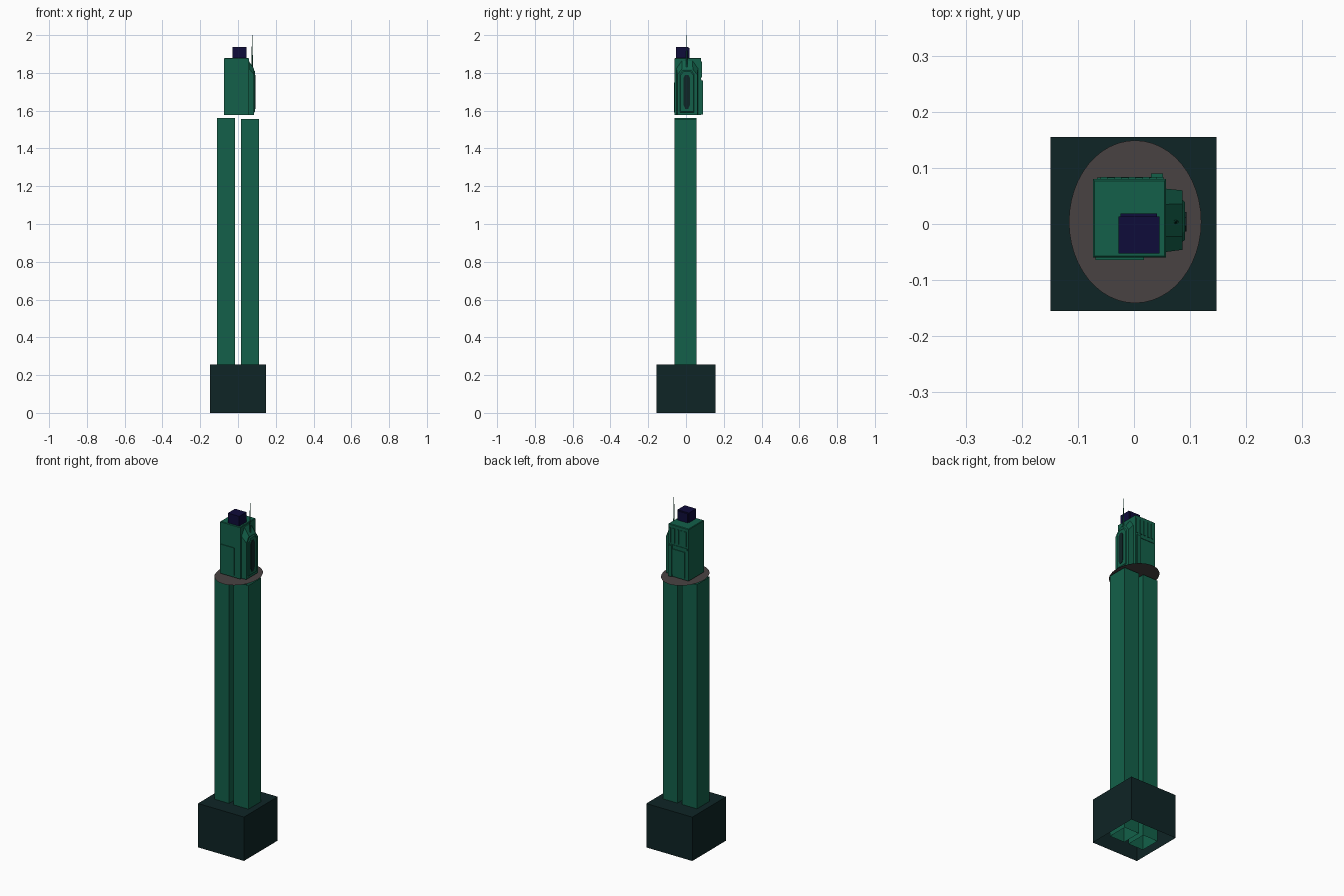
import bpy, bmesh, math

if "Cube" in bpy.data.objects:
    bpy.data.objects.remove(bpy.data.objects["Cube"])


def material(name, rgb):
    m = bpy.data.materials.new(name)
    m.diffuse_color = (*rgb, 1)
    m.use_nodes = True
    m.node_tree.nodes["Principled BSDF"].inputs["Base Color"].default_value = m.diffuse_color
    return m


GREEN = material("green_paint", (0.0065, 0.118, 0.068))
DARK = material("dark_teal", (0.0045, 0.018, 0.019))
NAVY = material("navy", (0.0045, 0.0035, 0.042))
GREY = material("warm_grey", (0.066, 0.055, 0.055))


def finish(name, bm, mat):
    bmesh.ops.recalc_face_normals(bm, faces=bm.faces)
    me = bpy.data.meshes.new(name)
    bm.to_mesh(me)
    bm.free()
    me.materials.append(mat)
    ob = bpy.data.objects.new(name, me)
    bpy.context.collection.objects.link(ob)
    return ob


def box(name, x, y, z, mat, open_bottom=False, open_top=False, bevel=0):
    """Box given as (min, max) ranges, with optional open ends."""
    bm = bmesh.new()
    bmesh.ops.create_cube(bm, size=1)
    for v in bm.verts:
        v.co = [r[0] + (c + 0.5) * (r[1] - r[0]) for c, r in zip(v.co, (x, y, z))]
    bm.normal_update()
    gone = [f for f in bm.faces if (open_bottom and f.normal.z < -0.9)
            or (open_top and f.normal.z > 0.9)]
    bmesh.ops.delete(bm, geom=gone, context='FACES')
    if bevel:
        edges = [e for e in bm.edges if abs(e.verts[0].co.z - e.verts[1].co.z) < 1e-5
                 and e.verts[0].co.z > z[1] - 1e-4]
        bmesh.ops.bevel(bm, geom=edges, offset=bevel, segments=1, affect='EDGES')
    return finish(name, bm, mat)


def side_prism(name, inner, outer, x0, x1, mat):
    """Loft a (y, z) outline from x0 to a second outline at x1."""
    bm = bmesh.new()
    a = [bm.verts.new((x0, y, z)) for y, z in inner]
    b = [bm.verts.new((x1, y, z)) for y, z in outer]
    bm.faces.new(a)
    bm.faces.new(b)
    for i in range(len(a)):
        j = (i + 1) % len(a)
        bm.faces.new((a[i], a[j], b[j], b[i]))
    return finish(name, bm, mat)


def arch(y0, y1, z0, z1, cut, drop):
    """Outline with chamfered top corners."""
    return [(y0, z0), (y1, z0), (y1, z1 - drop), (y1 - cut, z1),
            (y0 + cut, z1), (y0, z1 - drop)]


# Ground box, open underneath
box("base_box", (-0.149, 0.147), (-0.155, 0.155), (0, 0.255), DARK, open_bottom=True)

# Twin hollow posts
box("left_post", (-0.11, -0.015), (-0.061, 0.056), (0.01, 1.56), GREEN, True, True)
box("right_post", (0.015, 0.11), (-0.061, 0.056), (0.01, 1.556), GREEN, True, True)

# Thin oval plate under the head
bm = bmesh.new()
bmesh.ops.create_circle(bm, cap_ends=True, segments=48, radius=1)
for v in bm.verts:
    v.co = (0.002 + v.co.x * 0.118, 0.004 + v.co.y * 0.145, 1.567)
finish("oval_plate", bm, GREY)

# Head body
box("head_body", (-0.073, 0.057), (-0.06, 0.08), (1.578, 1.88), GREEN, bevel=0.003)

# Front door
box("front_door", (-0.069, 0.018), (-0.064, -0.059), (1.59, 1.75), GREEN)

# Back frame, door and hinge strip
box("back_door", (-0.05, 0.03), (0.079, 0.084), (1.59, 1.74), GREEN)
box("back_hinge", (0.03, 0.052), (0.079, 0.09), (1.58, 1.76), GREEN)
box("back_sill", (-0.066, 0.05), (0.079, 0.083), (1.752, 1.764), GREEN)
for i in range(5):
    x = -0.06 + i * 0.025
    box(f"back_rib_{i + 1}", (x, x + 0.013), (0.079, 0.084), (1.775, 1.86), GREEN)

# Side housing with chamfered, sloping top
side_prism("side_housing", arch(-0.05, 0.063, 1.578, 1.865, 0.028, 0.04),
           arch(-0.046, 0.06, 1.578, 1.82, 0.024, 0.03), 0.056, 0.086, GREEN)
side_prism("side_panel", arch(-0.033, 0.044, 1.59, 1.815, 0.016, 0.02),
           arch(-0.028, 0.039, 1.595, 1.808, 0.016, 0.02), 0.085, 0.091, GREEN)

# Dark slot in the side panel
slot = [(-0.013, 1.63), (-0.004, 1.61), (0.012, 1.61), (0.021, 1.63),
        (0.021, 1.775), (0.012, 1.79), (-0.004, 1.79), (-0.013, 1.775)]
side_prism("side_slot", slot, slot, 0.09, 0.0935, DARK)

# Tapered aerial
bm = bmesh.new()
bmesh.ops.create_cone(bm, cap_ends=True, segments=8, radius1=0.005, radius2=0.001, depth=0.2)
for v in bm.verts:
    v.co = (v.co.x + 0.075, v.co.y + 0.004, v.co.z + 1.9)
finish("aerial", bm, GREEN)

# Navy cap box with small back lip
box("cap_box", (-0.028, 0.045), (-0.053, 0.013), (1.878, 1.937), NAVY)
box("cap_back", (-0.024, 0.041), (0.012, 0.019), (1.878, 1.933), NAVY)
